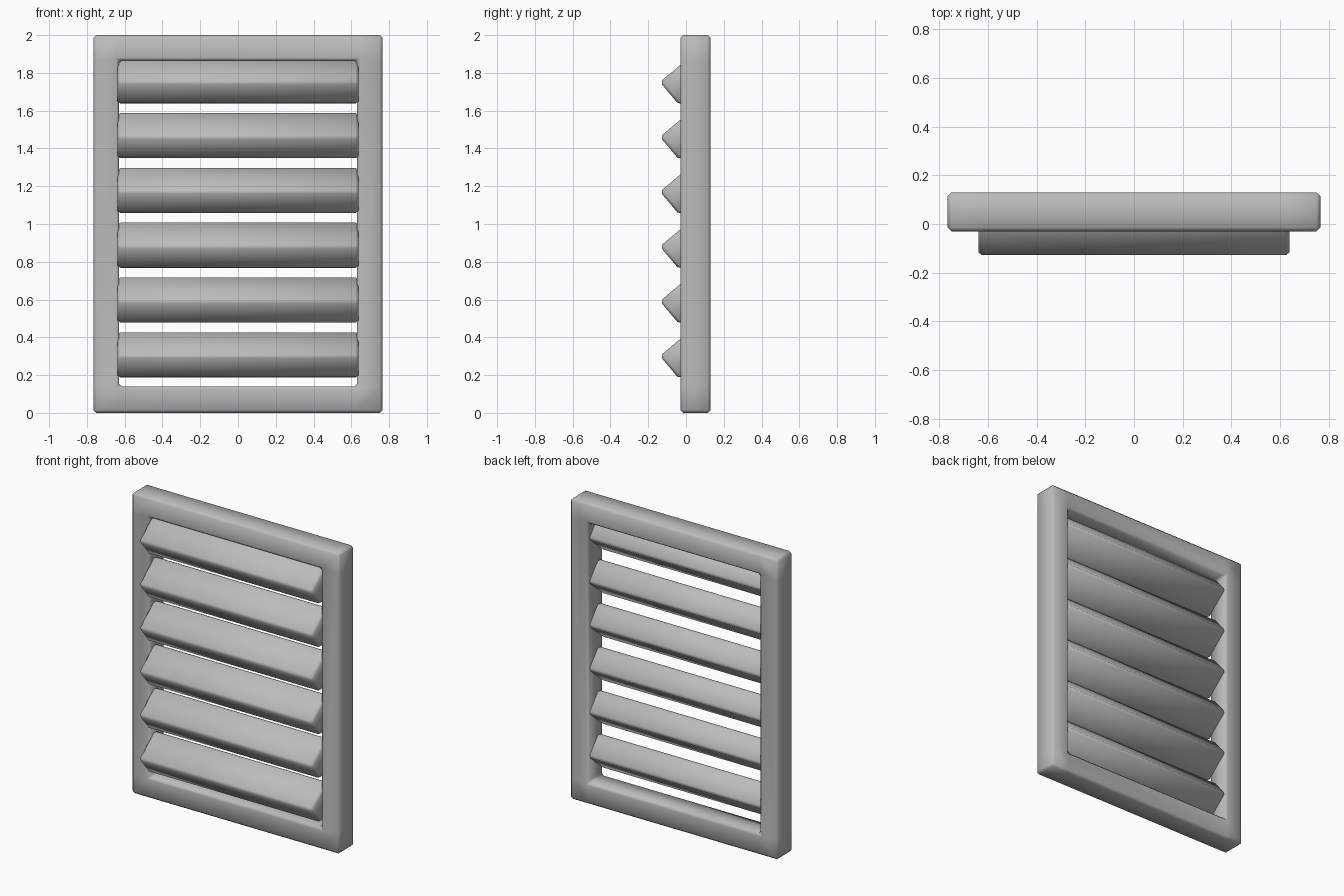
import bpy, bmesh, math
from mathutils import Matrix, Vector

if "Cube" in bpy.data.objects:
    bpy.data.objects.remove(bpy.data.objects["Cube"])

grey = bpy.data.materials.new("plain grey")
grey.diffuse_color = (0.5, 0.5, 0.5, 1)
grey.use_nodes = True
grey.node_tree.nodes["Principled BSDF"].inputs["Base Color"].default_value = grey.diffuse_color


def finish(bm, name, bevel):
    """Turn a bmesh into a smooth-shaded object with a small chamfer."""
    bmesh.ops.recalc_face_normals(bm, faces=bm.faces[:])
    for f in bm.faces:
        f.smooth = True
    mesh = bpy.data.meshes.new(name)
    bm.to_mesh(mesh)
    bm.free()
    mesh.materials.append(grey)
    obj = bpy.data.objects.new(name, mesh)
    bpy.context.collection.objects.link(obj)
    mod = obj.modifiers.new("chamfer", 'BEVEL')
    mod.width = bevel
    mod.segments = 1
    mod.limit_method = 'ANGLE'
    mod.angle_limit = math.radians(40)
    return obj


# Window frame: 3 x 3 grid without its centre, pushed back to full depth
xs = [-0.765, -0.63, 0.63, 0.765]
zs = [0.0, 0.14, 1.865, 2.0]
bm = bmesh.new()
grid = [[bm.verts.new((x, -0.03, z)) for z in zs] for x in xs]
for i in range(3):
    for j in range(3):
        if (i, j) != (1, 1):
            bm.faces.new((grid[i][j], grid[i + 1][j],
                          grid[i + 1][j + 1], grid[i][j + 1]))
ext = bmesh.ops.extrude_face_region(bm, geom=bm.faces[:], use_keep_orig=True)
moved = [v for v in ext["geom"] if isinstance(v, bmesh.types.BMVert)]
bmesh.ops.translate(bm, verts=moved, vec=Vector((0, 0.16, 0)))
finish(bm, "frame", 0.015)

# Six thick louvre slats, tilted up towards the back
for k in range(6):
    bm = bmesh.new()
    place = (Matrix.Translation((0, -0.006, 0.3075 + 0.29 * k))
             @ Matrix.Rotation(math.radians(40), 4, 'X')
             @ Matrix.Diagonal((1.276, 0.21, 0.16, 1)))
    bmesh.ops.create_cube(bm, size=1, matrix=place)
    finish(bm, f"louvre_slat_{k + 1}", 0.015)
